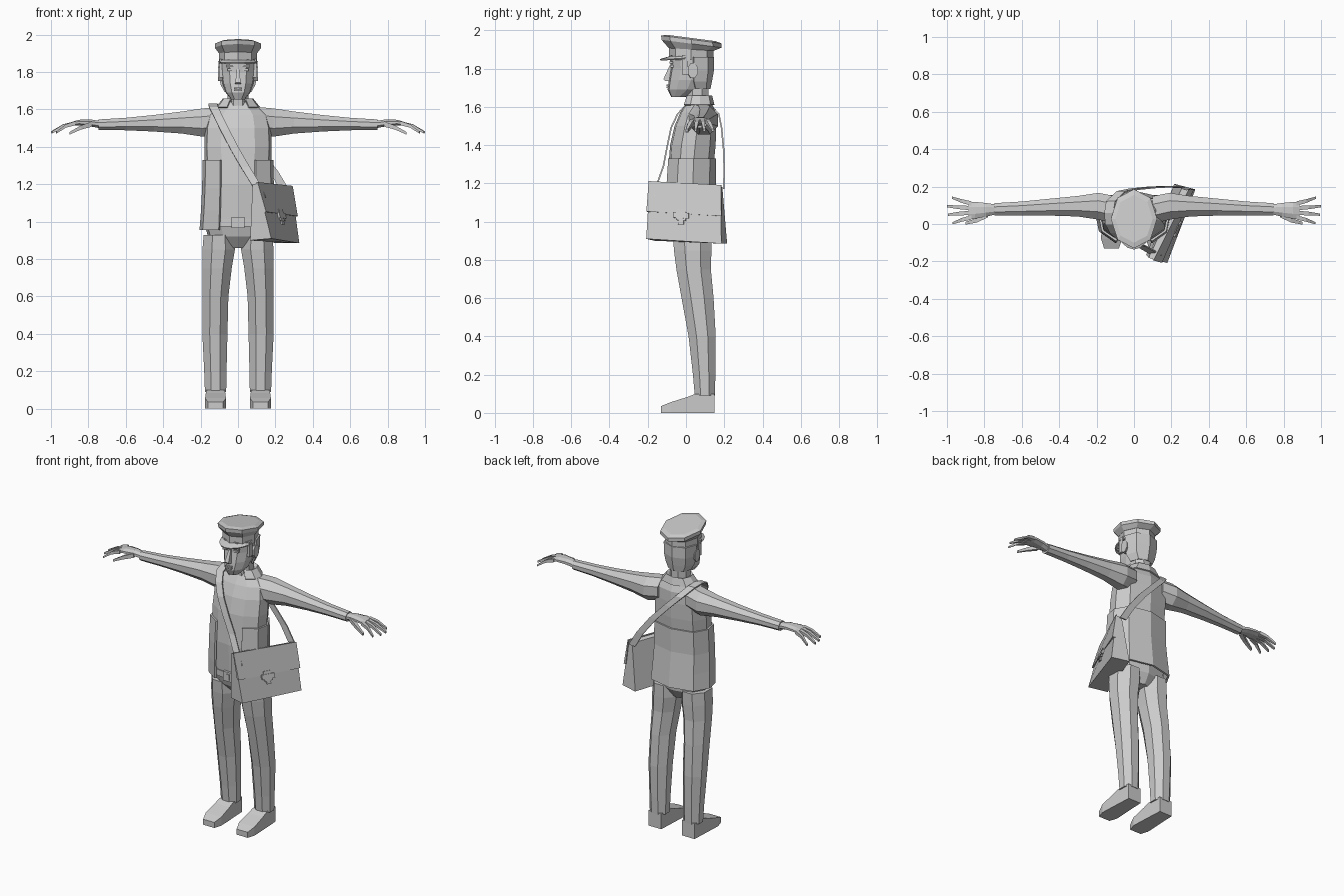
import bpy, bmesh
from math import cos, sin, pi, radians
from mathutils import Vector

if "Cube" in bpy.data.objects:
    bpy.data.objects.remove(bpy.data.objects["Cube"])

grey = bpy.data.materials.new("light_grey")
grey.use_nodes = True
grey.diffuse_color = (0.6, 0.6, 0.6, 1)
grey.node_tree.nodes["Principled BSDF"].inputs["Base Color"].default_value = (0.6, 0.6, 0.6, 1)

# Ten-sided body section with a centre crease; regular octagon for limbs and cap
BODY = [(0, -1), (.5, -.92), (.92, -.5), (1, .1), (.75, .75), (0, 1),
        (-.75, .75), (-1, .1), (-.92, -.5), (-.5, -.92)]
OCT = [(cos(i * pi / 4), sin(i * pi / 4)) for i in range(8)]
TUBE = [(cos((i + .5) * pi / 4) * 1.06, sin((i + .5) * pi / 4) * 1.06) for i in range(8)]
BOX = [(-1, -1), (1, -1), (1, 1), (-1, 1)]


def loft(name, rings, closed=True, thick=0):
    """Skin a list of point rings; open arcs are thickened into panels."""
    bm = bmesh.new()
    rows = [[bm.verts.new(p) for p in r] for r in rings]
    n = len(rows[0])
    for a, b in zip(rows, rows[1:]):
        for i in range(n if closed else n - 1):
            j = (i + 1) % n
            bm.faces.new((a[i], a[j], b[j], b[i]))
    if closed:
        bm.faces.new(rows[0])
        bm.faces.new(rows[-1])
    bmesh.ops.recalc_face_normals(bm, faces=bm.faces)
    me = bpy.data.meshes.new(name)
    bm.to_mesh(me)
    bm.free()
    me.materials.append(grey)
    ob = bpy.data.objects.new(name, me)
    bpy.context.collection.objects.link(ob)
    if thick:
        m = ob.modifiers.new("thickness", "SOLIDIFY")
        m.thickness, m.offset = thick, 0
    return ob


def level(z, y0, y1, rx, shape=BODY, tilt=0):
    """Horizontal section spanning y0..y1 and half width rx."""
    c, r = (y0 + y1) / 2, (y1 - y0) / 2
    return [Vector((u * rx, c + v * r, z + tilt * v * r)) for u, v in shape]


def upright(axis, at, c, r, shape=TUBE):
    """Section across the x or y axis, centred on c with radii r."""
    out = []
    for u, v in shape:
        a, b = c[0] + u * r[0], c[1] + v * r[1]
        out.append(Vector((at, a, b) if axis == "x" else (a, at, b)))
    return out


def flip(rings, s):
    return [[Vector((p.x * s, p.y, p.z)) for p in r] for r in rings]


def box(name, c, h):
    return loft(name, [upright("y", c[1] + s * h[1], (c[0], c[2]), (h[0], h[2]), BOX)
                       for s in (-1, 1)])


# Torso and hips
loft("torso", [level(*r) for r in (
    (.86, -.02, .1, .05), (.92, -.07, .135, .16), (.98, -.088, .14, .178),
    (1.2, -.098, .135, .175), (1.4, -.083, .155, .18), (1.5, -.06, .158, .178),
    (1.57, -.03, .155, .16), (1.62, .0, .135, .105), (1.645, .01, .125, .06))])

# Open jacket skirt wrapping the sides and back
loft("jacket_skirt", [level(*r)[1:] for r in (
    (1.33, -.098, .152, .183), (1.18, -.108, .15, .186),
    (1.06, -.108, .162, .192), (.955, -.1, .172, .2))], closed=False, thick=.012)

# Belt and buckle
loft("belt", [level(z, -.095, .14, .178) for z in (.975, 1.015)])
box("belt_buckle", (0, -.097, .995), (.035, .008, .03))
box("buckle_tongue", (0, -.106, .995), (.012, .004, .018))

# Collar folded over around the neck
loft("collar", [level(*r)[1:] for r in (
    (1.61, -.015, .145, .115), (1.655, .0, .135, .08), (1.64, .008, .12, .06))],
    closed=False, thick=.008)

LEG = ((.93, -.07, .135, .02, .185), (.85, -.065, .135, .015, .192), (.75, -.052, .132, .032, .192),
       (.6, -.025, .146, .05, .192), (.4, .012, .157, .055, .192), (.2, .035, .155, .06, .182),
       (.09, .045, .152, .062, .178))
ARM = ((.1, .075, 1.54, .075, .075), (.19, .095, 1.53, .073, .077), (.3, .095, 1.53, .056, .06),
       (.45, .09, 1.526, .046, .045), (.6, .083, 1.522, .038, .034), (.745, .078, 1.518, .034, .029))
PALM = ((.73, .078, 1.518, .025, .02), (.79, .076, 1.528, .037, .019),
        (.85, .073, 1.53, .046, .015), (.885, .072, 1.524, .046, .011))
SHOE = ((.148, .045, .05), (.05, .05, .05), (.01, .052, .042), (-.08, .056, .028), (-.13, .04, .018))

for side, s in (("left", 1), ("right", -1)):
    # Trouser leg
    rings = []
    for z, y0, y1, x0, x1 in LEG:
        cx, rx = (x0 + x1) / 2, (x1 - x0) / 2
        rings.append([p + Vector((cx, 0, 0)) for p in level(z, y0, y1, rx, TUBE)])
    loft(side + "_leg", flip(rings, s))
    # Shoe
    loft(side + "_shoe", flip([upright("y", y, (.12, h), (w, h), BOX)
                               for y, w, h in SHOE], s))
    # Sleeve and palm
    for part, data in (("_sleeve", ARM), ("_palm", PALM)):
        loft(side + part, flip([upright("x", x, (y, z), (ry, rz))
                                for x, y, z, ry, rz in data], s))
    # Four spread fingers and a thumb
    for i, reach in enumerate((.97, .995, 1.0, .972)):
        y, spread = .035 + .025 * i, (i - 1.5) * .012
        mid = (.87 + reach) / 2
        loft(f"{side}_finger_{i + 1}", flip([
            upright("x", .87, (y, 1.526), (.0115, .011), BOX),
            upright("x", mid, (y + spread * .7, 1.512), (.01, .009), BOX),
            upright("x", reach, (y + spread * 1.7, 1.477), (.006, .006), BOX)], s))
    loft(side + "_thumb", flip([
        upright("x", .78, (.052, 1.522), (.016, .014), BOX),
        upright("x", .84, (.02, 1.503), (.012, .011), BOX),
        upright("x", .9, (.004, 1.473), (.007, .007), BOX)], s))
    # Ear, sideburn, eye and brow
    loft(side + "_ear", flip([upright("x", .08, (.03, 1.785), (.02, .035), TUBE),
                              upright("x", .108, (.036, 1.79), (.027, .04), TUBE)], s))
    box(side + "_sideburn", (s * .086, -.006, 1.82), (.012, .016, .05))
    box(side + "_eye", (s * .04, -.074, 1.812), (.016, .008, .006))
    box(side + "_brow", (s * .042, -.077, 1.832), (.022, .008, .005))

# Neck and head
loft("neck", [level(z, y0, y1, .058, TUBE) for z, y0, y1 in ((1.6, .0, .12), (1.74, -.005, .118))])
loft("head", [level(*r) for r in (
    (1.652, -.078, .0, .035), (1.69, -.096, .09, .066), (1.74, -.09, .122, .083),
    (1.8, -.08, .132, .09), (1.87, -.084, .134, .095))])
loft("nose", [level(*r, shape=BOX) for r in (
    (1.735, -.108, -.07, .016), (1.745, -.118, -.07, .014), (1.815, -.086, -.07, .007))])
for z, y in ((1.712, -.092), (1.702, -.094)):
    box("lip", (0, y, z), (.022, .009, .004))

# Hair cropped around the back of the head
loft("hair", [level(*r)[3:8] for r in (
    (1.86, -.085, .14, .1), (1.79, -.085, .14, .098), (1.735, -.07, .13, .088),
    (1.695, -.04, .122, .066))], closed=False, thick=.012)

# Peaked cap with tilted crown
loft("cap_band", [level(z, -.09, .143, .101, OCT, t) for z, t in ((1.845, 0), (1.905, -.06))])
loft("cap_crown", [level(*r, OCT, t) for r, t in (
    ((1.9, -.09, .145, .102), -.06), ((1.93, -.128, .186, .124), -.13),
    ((1.952, -.13, .186, .124), -.13), ((1.96, -.1, .155, .1), -.13))])
arc = [radians(a) for a in range(190, 351, 20)]
loft("cap_visor", [[Vector((rx * cos(a), .02 + ry * sin(a), z - .012 * sin(a) * k)) for a in arc]
                   for rx, ry, z, k in ((.094, .1, 1.862, 0), (.1, .155, 1.85, -.3))],
     closed=False, thick=.008)

# Wedge satchel: corners are inner/outer, bottom/top, front/back
IB, IT = (Vector((.065, -.165, .9)), Vector((.215, .215, .885))), (Vector((.078, -.18, 1.2)), Vector((.255, .19, 1.18)))
OB, OT = (Vector((.178, -.208, .91)), Vector((.328, .185, .885))), (Vector((.105, -.19, 1.205)), Vector((.287, .18, 1.185)))


def bag_point(u, v, w):
    """u along the length, v from body to outside, w upward."""
    line = lambda e: e[0].lerp(e[1], u)
    return line(IB).lerp(line(IT), w).lerp(line(OB).lerp(line(OT), w), v)


def bag_part(name, u, v, w):
    return loft(name, [[bag_point(x, v[a], w[b]) for a, b in ((0, 0), (1, 0), (1, 1), (0, 1))]
                       for x in u])


bag_part("satchel", (0, 1), (0, 1), (0, 1))
bag_part("satchel_flap", (-.012, 1.012), (.9, 1.13), (.48, 1.02))
bag_part("satchel_clasp_strap", (.4, .53), (.9, 1.2), (.36, .56))
bag_part("satchel_clasp", (.36, .57), (.9, 1.24), (.4, .5))
bag_part("satchel_clasp_tip", (.43, .5), (.9, 1.16), (.29, .37))

# Shoulder strap running from bag front over the right shoulder to bag back
STRAP = ((.125, -.165, 1.13), (.095, -.15, 1.2), (.04, -.118, 1.29), (-.015, -.1, 1.385),
         (-.07, -.078, 1.49), (-.105, -.045, 1.56), (-.13, .0, 1.61), (-.135, .06, 1.628),
         (-.125, .12, 1.62), (-.07, .172, 1.56), (.0, .186, 1.49), (.1, .196, 1.385),
         (.19, .2, 1.27), (.25, .197, 1.17))
loft("satchel_strap", [[Vector(p) + Vector((d, 0, 0)) for d in (-.024, .024)] for p in STRAP],
     closed=False, thick=.008)
